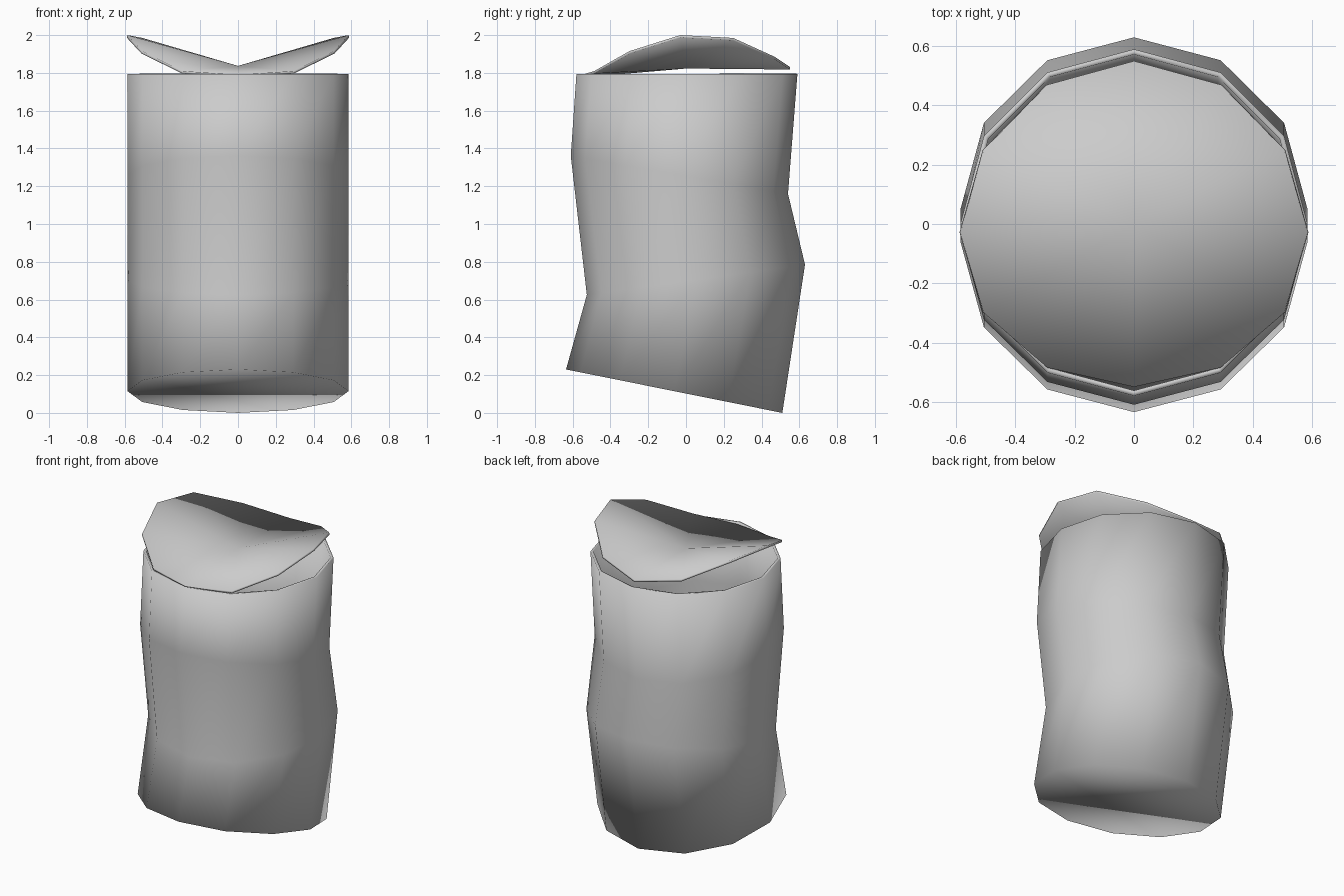
import bpy, bmesh, math

if "Cube" in bpy.data.objects:
    bpy.data.objects.remove(bpy.data.objects["Cube"])

SIDES, R = 12, 0.585


def finish(name, bm, thickness):
    """Turn a bmesh into a smooth-shaded sheet-metal object."""
    mesh = bpy.data.meshes.new(name)
    bm.to_mesh(mesh)
    bm.free()
    for p in mesh.polygons:
        p.use_smooth = True
    ob = bpy.data.objects.new(name, mesh)
    bpy.context.collection.objects.link(ob)
    mod = ob.modifiers.new("sheet_thickness", 'SOLIDIFY')
    mod.thickness = thickness
    mod.offset = -1
    return ob


# Dented can body: tilted rings given as (front y, front z, back y, back z)
rings = [(-0.635, 0.23, 0.51, 0.0),
         (-0.525, 0.625, 0.63, 0.785),
         (-0.61, 1.36, 0.54, 1.16),
         (-0.58, 1.795, 0.59, 1.795)]
bm = bmesh.new()
loops = []
for fy, fz, by, bz in rings:
    loop = []
    for i in range(SIDES):
        a = math.tau * i / SIDES
        t = (math.sin(a) + 1) / 2
        loop.append(bm.verts.new((R * math.cos(a), fy + (by - fy) * t, fz + (bz - fz) * t)))
    loops.append(loop)
for lo, hi in zip(loops, loops[1:]):
    for i in range(SIDES):
        j = (i + 1) % SIDES
        bm.faces.new((lo[i], lo[j], hi[j], hi[i]))
bm.faces.new(loops[0][::-1])  # bottom
finish("can_body", bm, 0.018)

# Bent lid: half outline from front to back (y, z), mirrored in x, fanned to a centre point
half = [(-0.55, 1.79), (-0.485, 1.81), (-0.30, 1.915), (-0.03, 2.0),
        (0.25, 1.985), (0.47, 1.885), (0.55, 1.832)]
bm = bmesh.new()
centre = bm.verts.new((0, 0, 1.837))
rim = []
for i in range(SIDES):
    y, z = half[i if i <= 6 else SIDES - i]
    rim.append(bm.verts.new((R * math.sin(math.tau * i / SIDES), y, z)))
for i in range(SIDES):
    bm.faces.new((centre, rim[i], rim[(i + 1) % SIDES]))
finish("bent_lid", bm, 0.014)
